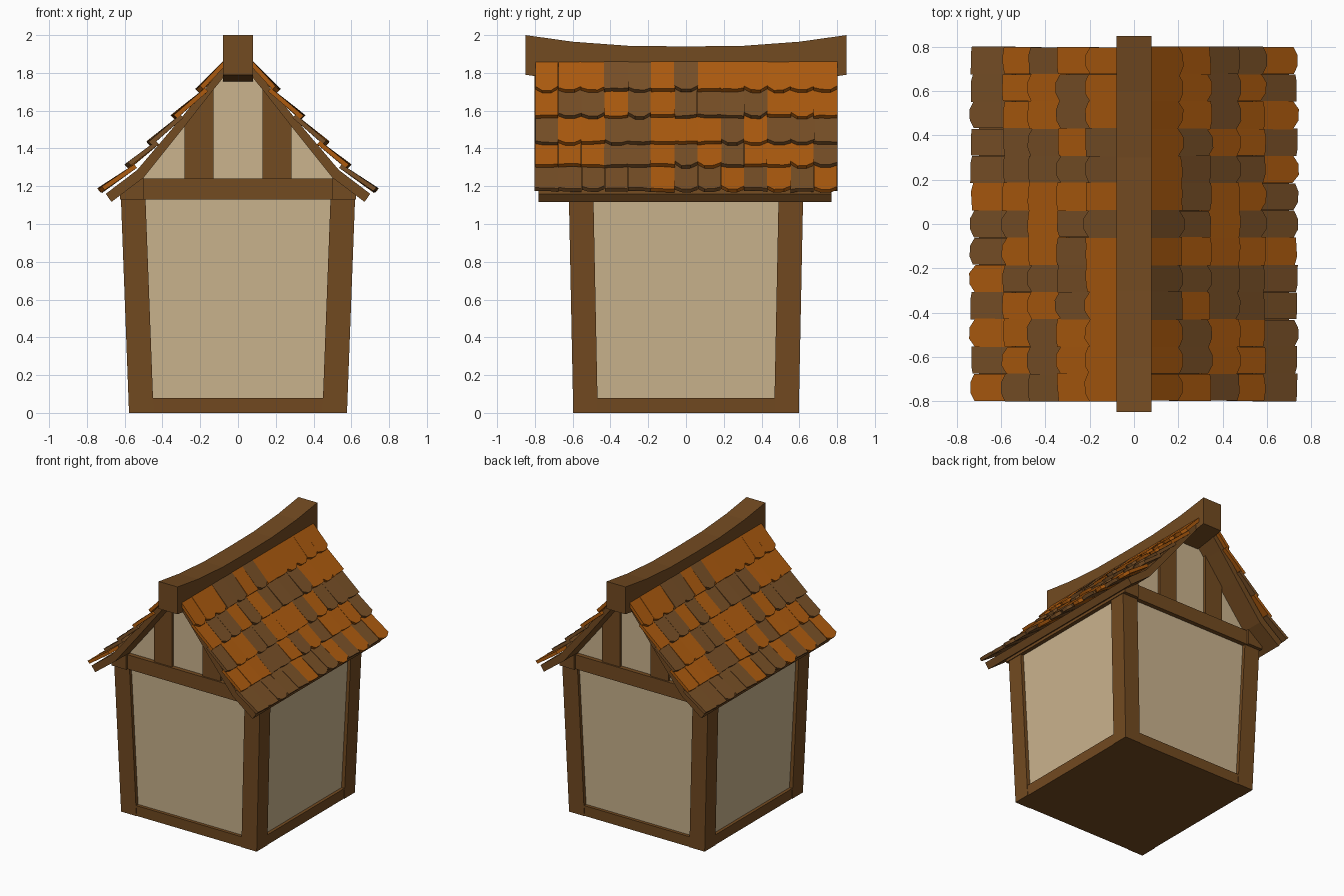
import bpy, bmesh, math, random
from mathutils import Vector

if "Cube" in bpy.data.objects:
    bpy.data.objects.remove(bpy.data.objects["Cube"])

random.seed(4)


def material(name, rgb):
    m = bpy.data.materials.new(name)
    m.diffuse_color = (*rgb, 1)
    m.use_nodes = True
    m.node_tree.nodes["Principled BSDF"].inputs["Base Color"].default_value = m.diffuse_color
    return m


WOOD = material("timber brown", (0.17, 0.069, 0.015))
PLASTER = material("cream plaster", (0.597, 0.456, 0.270))
ORANGE = material("orange tile", (0.42, 0.105, 0.0045))
BROWN = material("brown tile", (0.19, 0.08, 0.020))


def finish(name, bm, *mats):
    bmesh.ops.recalc_face_normals(bm, faces=bm.faces[:])
    me = bpy.data.meshes.new(name)
    bm.to_mesh(me)
    bm.free()
    for m in mats:
        me.materials.append(m)
    ob = bpy.data.objects.new(name, me)
    bpy.context.collection.objects.link(ob)
    return ob


def skin(bm, rings, mat=0):
    """Join rings of points into a closed solid."""
    rs = [[bm.verts.new(p) for p in r] for r in rings]
    n = len(rs[0])
    fs = [bm.faces.new(rs[0]), bm.faces.new(rs[-1])]
    for a, b in zip(rs, rs[1:]):
        for i in range(n):
            j = (i + 1) % n
            fs.append(bm.faces.new((a[i], a[j], b[j], b[i])))
    for f in fs:
        f.material_index = mat


def solid(name, rings, mat):
    bm = bmesh.new()
    skin(bm, rings)
    return finish(name, bm, mat)


def prism(name, profile, y0, y1, mat):
    return solid(name, [[(x, y, z) for x, z in profile] for y in (y0, y1)], mat)


def rect(x0, x1, y0, y1, z):
    return [(x0, y0, z), (x1, y0, z), (x1, y1, z), (x0, y1, z)]


def mirrored(pts):
    """Right half, eave to ridge, continued down the left half."""
    return pts + [(-x, z) for x, z in reversed(pts) if x > 0]


# Walls and base
solid("base_sill", [rect(-.573, .573, -.593, .593, 0),
                    rect(-.577, .577, -.596, .596, .08)], WOOD)
solid("plaster_walls", [rect(-.55, .55, -.57, .57, .02),
                        rect(-.597, .597, -.597, .597, 1.17)], PLASTER)

# Leaning corner posts and the plates on top of the side walls
for sx, side in ((-1, "left"), (1, "right")):
    for sy, end in ((-1, "front"), (1, "back")):
        solid(f"corner_post_{end}_{side}",
              [rect(sx * (ox - .13), sx * ox, sy * (oy - .13), sy * oy, z)
               for ox, oy, z in ((.577, .597, 0), (.62, .62, 1.14))], WOOD)
    prism(f"side_plate_{side}",
          [(sx * x, z) for x, z in ((.5, 1.13), (.625, 1.13), (.625, 1.18), (.5, 1.265))],
          -.645, .645, WOOD)

# Curved roof deck
under = [(.67, 1.117), (.5, 1.245), (.296, 1.5), (.143, 1.695), (.07, 1.785), (0, 1.86)]
upper = [(.70, 1.16), (.535, 1.285), (.335, 1.52), (.175, 1.715), (.08, 1.835), (0, 1.91)]
prism("roof_deck", mirrored(upper) + mirrored(under)[::-1], -.78, .77, WOOD)

# Gables: plaster, cross beam and two studs at each end
prism("gable_plaster", [(.5, 1.15)] + [(x, z + .02) for x, z in mirrored(under[1:])]
      + [(-.5, 1.15)], -.597, .597, PLASTER)
for sy, end in ((-1, "front"), (1, "back")):
    prism(f"gable_beam_{end}", [(-.51, 1.13), (.51, 1.13), (.51, 1.24), (-.51, 1.24)],
          sy * .56, sy * .63, WOOD)
    for sx, side in ((-1, "left"), (1, "right")):
        prism(f"gable_stud_{end}_{side}",
              [(sx * x, z) for x, z in ((.13, 1.2), (.283, 1.2), (.283, 1.535), (.13, 1.735))],
              sy * .56, sy * .618, WOOD)

# Ridge beam, sagging in the middle
sag = [(-.85, 2), (-.6, 1.965), (-.3, 1.943), (0, 1.94), (.3, 1.943), (.6, 1.965), (.85, 2)]
solid("ridge_beam", [[(-.08, y, z - .21), (.08, y, z - .21), (.08, y, z), (-.08, y, z)]
                     for y, z in sag], WOOD)

# Roof tiles: 13 columns of 5, ridge to eave; the other slope is a half turn
lower_edges = [(.065, 1.875), (.215, 1.715), (.345, 1.575), (.475, 1.435),
               (.59, 1.315), (.733, 1.187)]
columns = ["OOBOB", "OBOOB", "OBOOB", "BOBBB", "BBBBB", "OOOOO", "BBOBB",
           "OBOOB", "OBBBO", "OBOOB", "OOBOO", "OOBOB", "OOBBO"]
PITCH, THICK = .123, .024
bm = bmesh.new()
for c, colours in enumerate(columns):
    yc = (c - 6) * PITCH
    for r, letter in enumerate(colours):
        a = Vector((lower_edges[r][0], 0, lower_edges[r][1]))
        b = Vector((lower_edges[r + 1][0], 0, lower_edges[r + 1][1]))
        d = (b - a).normalized()
        n = Vector((-d.z, 0, d.x))
        if r:                                   # tuck the head under the row above
            a = a - n * .026 - d * .03
        b = b + n * random.uniform(-.004, .005)
        w = PITCH / 2 + random.uniform(-.002, .003)
        tip = random.choice((0, .004, .016, .022))    # straight or pointed end
        skew = random.uniform(-.006, .006)
        outline = [(a, -w, 0), (a, w, 0), (b, w, -tip + skew),
                   (b, w * .4, tip * .4), (b, -w * .4, tip * .4), (b, -w, -tip - skew)]
        top = [p + d * v + Vector((0, yc + u, 0)) for p, u, v in outline]
        for k in (3, 4):
            top[k] += n * random.uniform(0, .006)
        skin(bm, [[p - n * THICK for p in top], top], "OB".index(letter))
right = finish("roof_tiles_right", bm, ORANGE, BROWN)
left = bpy.data.objects.new("roof_tiles_left", right.data)
left.rotation_euler.z = math.pi
bpy.context.collection.objects.link(left)
